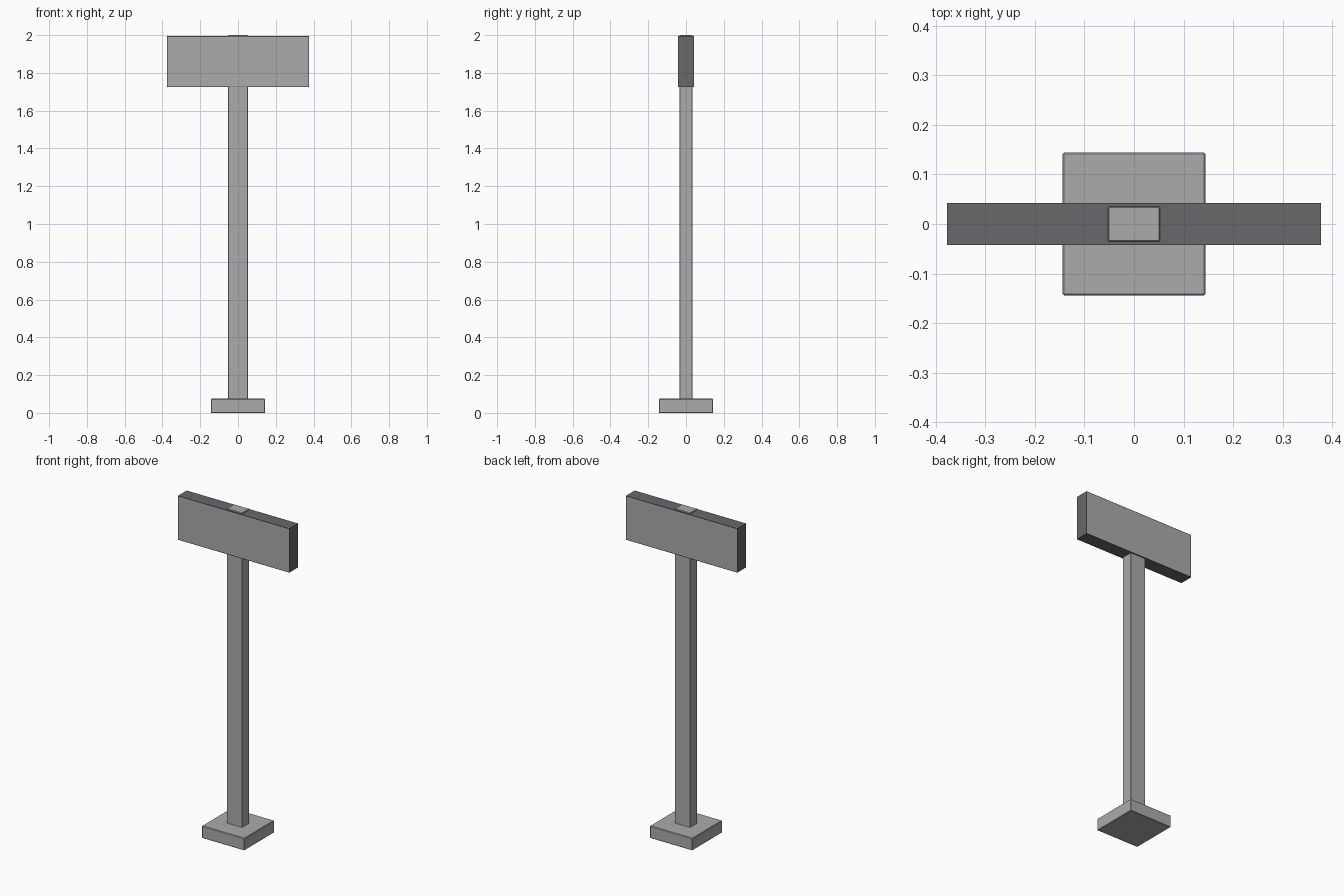
import bpy
import bmesh

default = bpy.data.objects.get("Cube")
if default:
    bpy.data.objects.remove(default, do_unlink=True)


def make_material(name, color):
    mat = bpy.data.materials.new(name)
    mat.use_nodes = True
    mat.diffuse_color = color
    mat.node_tree.nodes["Principled BSDF"].inputs["Base Color"].default_value = color
    return mat


light_grey = make_material("light grey", (0.41, 0.41, 0.41, 1))
dark_grey = make_material("dark grey", (0.138, 0.14, 0.152, 1))


def make_box(name, width, depth, bottom, top, materials, bevel=0.0, inset=0.0):
    """Box centred on the z axis; inset paints a bordered panel on front and back."""
    bm = bmesh.new()
    bmesh.ops.create_cube(bm, size=1)
    for v in bm.verts:
        v.co.x *= width
        v.co.y *= depth
        v.co.z = bottom + (v.co.z + 0.5) * (top - bottom)
    if bevel:
        bmesh.ops.bevel(bm, geom=bm.edges[:], offset=bevel, segments=1, affect='EDGES')
    if inset:
        bm.normal_update()
        panels = [f for f in bm.faces if abs(f.normal.y) > 0.9]
        bmesh.ops.inset_individual(bm, faces=panels, thickness=inset, depth=0)
        for f in panels:
            f.material_index = 1
    mesh = bpy.data.meshes.new(name)
    bm.to_mesh(mesh)
    bm.free()
    for mat in materials:
        mesh.materials.append(mat)
    obj = bpy.data.objects.new(name, mesh)
    bpy.context.collection.objects.link(obj)
    return obj


# Square foot, tall post and the sign board at its head
make_box("base", 0.288, 0.288, 0, 0.075, [light_grey], bevel=0.003)
make_box("post", 0.104, 0.07, 0.04, 2.0, [light_grey], bevel=0.002)
make_box("sign_board", 0.754, 0.084, 1.725, 1.994, [dark_grey, light_grey], inset=0.005)
